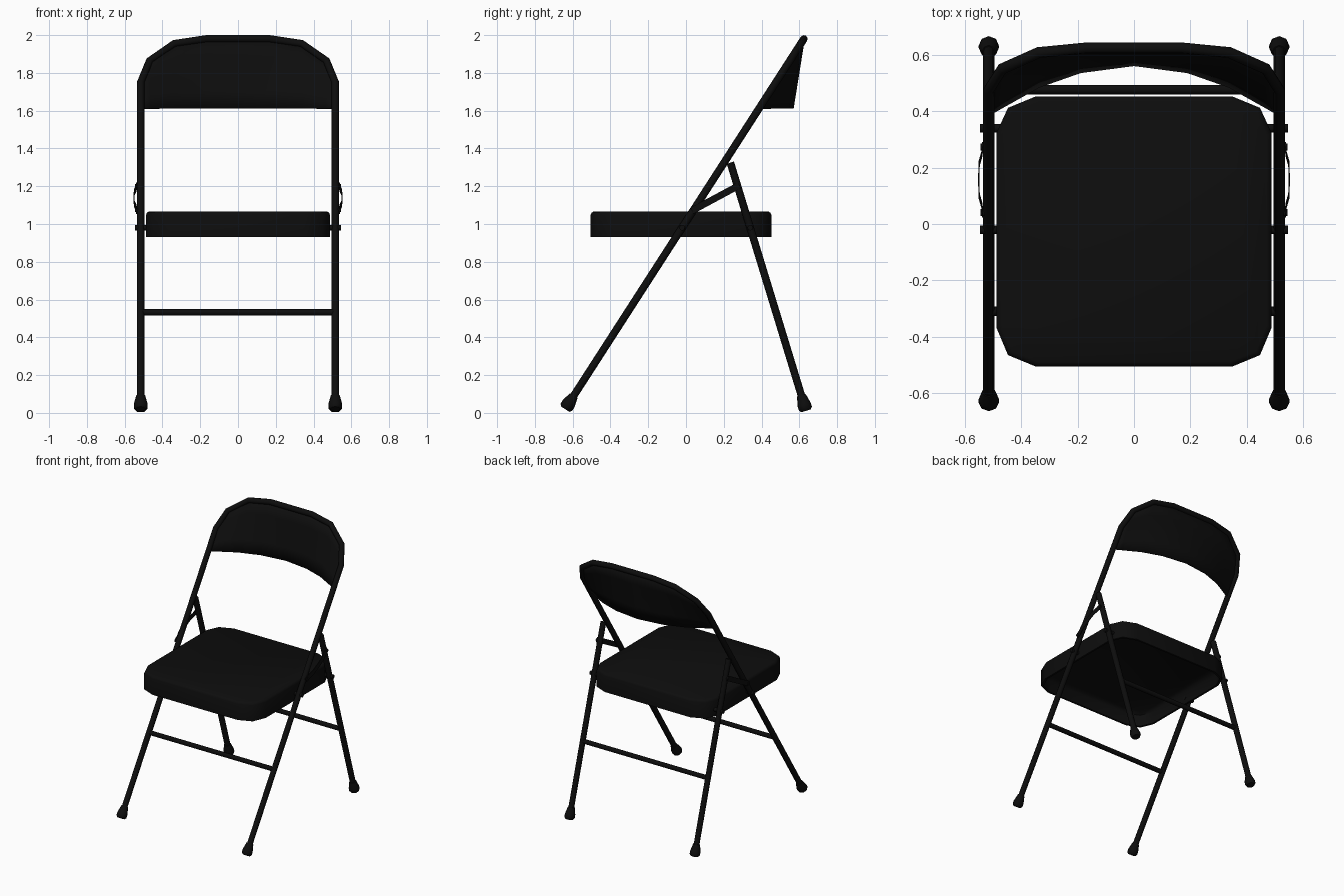
import bpy, bmesh, math
from mathutils import Vector

cube = bpy.data.objects.get("Cube")
if cube:
    bpy.data.objects.remove(cube, do_unlink=True)

black = bpy.data.materials.new("black_paint")
black.use_nodes = True
COL = (0.004, 0.004, 0.004, 1)
black.diffuse_color = COL
black.node_tree.nodes["Principled BSDF"].inputs["Base Color"].default_value = COL


def finish(obj, angle=50):
    """Assign the paint and smooth everything but sharp edges."""
    obj.data.materials.clear()
    obj.data.materials.append(black)
    bpy.ops.object.select_all(action='DESELECT')
    obj.select_set(True)
    bpy.context.view_layer.objects.active = obj
    bpy.ops.object.shade_smooth_by_angle(angle=math.radians(angle))
    return obj


def mesh_object(name, bm):
    bmesh.ops.recalc_face_normals(bm, faces=bm.faces)
    me = bpy.data.meshes.new(name)
    bm.to_mesh(me)
    bm.free()
    obj = bpy.data.objects.new(name, me)
    bpy.context.collection.objects.link(obj)
    return obj


def tube(name, pts, radii):
    """Eight-sided tube along a path; radii is one number or one per point."""
    cu = bpy.data.curves.new(name, 'CURVE')
    cu.dimensions = '3D'
    cu.bevel_depth = 1.0
    cu.bevel_resolution = 2
    cu.use_fill_caps = True
    sp = cu.splines.new('POLY')
    sp.points.add(len(pts) - 1)
    for i, p in enumerate(pts):
        sp.points[i].co = (*p, 1)
        sp.points[i].radius = radii if isinstance(radii, float) else radii[i]
    obj = bpy.data.objects.new(name, cu)
    bpy.context.collection.objects.link(obj)
    bpy.ops.object.select_all(action='DESELECT')
    obj.select_set(True)
    bpy.context.view_layer.objects.active = obj
    bpy.ops.object.convert(target='MESH')
    return finish(bpy.context.view_layer.objects.active)


LEG_X = 0.515
R = 0.02


def front_y(z):          # slanted plane of front legs and back frame
    return -0.64 + 0.645 * (z - 0.02)


def rear_y(z):           # slanted plane of rear legs
    return 0.635 - 0.305 * (z - 0.013)


# Main frame: both front legs and the arch over the backrest in one tube
half = [(LEG_X, 0.06), (LEG_X, 1.75), (0.468, 1.865), (0.338, 1.955), (0.17, 1.98)]
outline = [(-x, z) for x, z in half] + [(x, z) for x, z in reversed(half)]
tube("main_frame", [(x, front_y(z), z) for x, z in outline], R)

# Legs, feet, pivots and folding links on each side
for side, s in (("left", 1), ("right", -1)):
    x = s * LEG_X
    tube(f"rear_leg_{side}", [(x, rear_y(0.06), 0.06), (x, rear_y(1.325), 1.325)], R)

    for label, fy, z0 in (("front", front_y, 0.02), ("rear", rear_y, 0.011)):
        base = Vector((x, fy(z0), z0))
        axis = (Vector((x, fy(1), 1)) - base).normalized()
        tube(f"{label}_foot_{side}",
             [base + axis * d for d in (0, 0.012, 0.035, 0.085)],
             [0.026, 0.036, 0.036, 0.024])
        y = fy(0.98)
        tube(f"{label}_seat_pivot_{side}",
             [(s * 0.47, y, 0.98), (s * 0.546, y, 0.98)], 0.015)

    # Bowed flat link between front and rear leg
    a = Vector((0, front_y(1.075), 1.075))
    b = Vector((0, rear_y(1.2), 1.2))
    d = (b - a).normalized()
    up = Vector((0, -d.z, d.y)) * 0.018
    bm = bmesh.new()
    rows = []
    for t, lx in ((-0.04, 0.537), (0.1, 0.539), (0.25, 0.549), (0.5, 0.551),
                  (0.75, 0.549), (0.9, 0.539), (1.04, 0.537)):
        c = a.lerp(b, t)
        rows.append([bm.verts.new(c + Vector((s * (lx + dx), 0, 0)) + up * u)
                     for dx, u in ((-0.002, -1), (0.002, -1), (0.002, 1), (-0.002, 1))])
    for p, q in zip(rows, rows[1:]):
        for i in range(4):
            j = (i + 1) % 4
            bm.faces.new((p[i], p[j], q[j], q[i]))
    bm.faces.new(rows[0])
    bm.faces.new(rows[-1])
    finish(mesh_object(f"folding_link_{side}", bm))
    for label, p in (("front", a), ("rear", b)):
        tube(f"{label}_link_rivet_{side}",
             [(s * 0.515, p.y, p.z), (s * 0.544, p.y, p.z)], 0.012)

# Cross bars between the legs
for label, fy in (("front", front_y), ("rear", rear_y)):
    y = fy(0.532)
    tube(f"{label}_cross_bar", [(-LEG_X, y, 0.532), (LEG_X, y, 0.532)], 0.017)

# Backrest: curved sheet, top edge on the arch, lower edge bowed backwards
cols = [(0.515, 1.75, 0.388), (0.468, 1.865, 0.415), (0.338, 1.955, 0.488),
        (0.19, 1.978, 0.54), (0.0, 1.98, 0.565)]
cols = [(-x, z, y) for x, z, y in cols[:-1]] + cols[::-1]
bm = bmesh.new()
grid = []
for x, z, y in cols:
    top, low = Vector((x, front_y(z), z)), Vector((x, y, 1.612))
    grid.append([bm.verts.new(low.lerp(top, k / 4)) for k in range(5)])
for p, q in zip(grid, grid[1:]):
    for k in range(4):
        bm.faces.new((p[k], q[k], q[k + 1], p[k + 1]))
back = mesh_object("backrest", bm)
mod = back.modifiers.new("thickness", 'SOLIDIFY')
mod.thickness = 0.01
mod.offset = 0
finish(back)

# Seat: chamfered pan with an eased top edge and a hollow underside
shape = [(0.487, -0.37), (0.487, 0.325), (0.447, 0.412), (0.35, 0.452),
         (-0.35, 0.452), (-0.447, 0.412), (-0.487, 0.325), (-0.487, -0.37),
         (-0.447, -0.465), (-0.35, -0.505), (0.35, -0.505), (0.447, -0.465)]
CY = -0.027
bm = bmesh.new()
rings = []
for inset, z in ((0.04, 1.035), (0.016, 1.015), (0.014, 0.93), (0, 0.93),
                 (0, 1.048), (0.005, 1.06), (0.016, 1.066)):
    fx, fy = 1 - inset / 0.487, 1 - inset / 0.479
    rings.append([bm.verts.new((x * fx, CY + (y - CY) * fy, z)) for x, y in shape])
n = len(shape)
for p, q in zip(rings, rings[1:]):
    for i in range(n):
        j = (i + 1) % n
        bm.faces.new((p[i], p[j], q[j], q[i]))
bm.faces.new(rings[0])
bm.faces.new(rings[-1])
finish(mesh_object("seat", bm))
